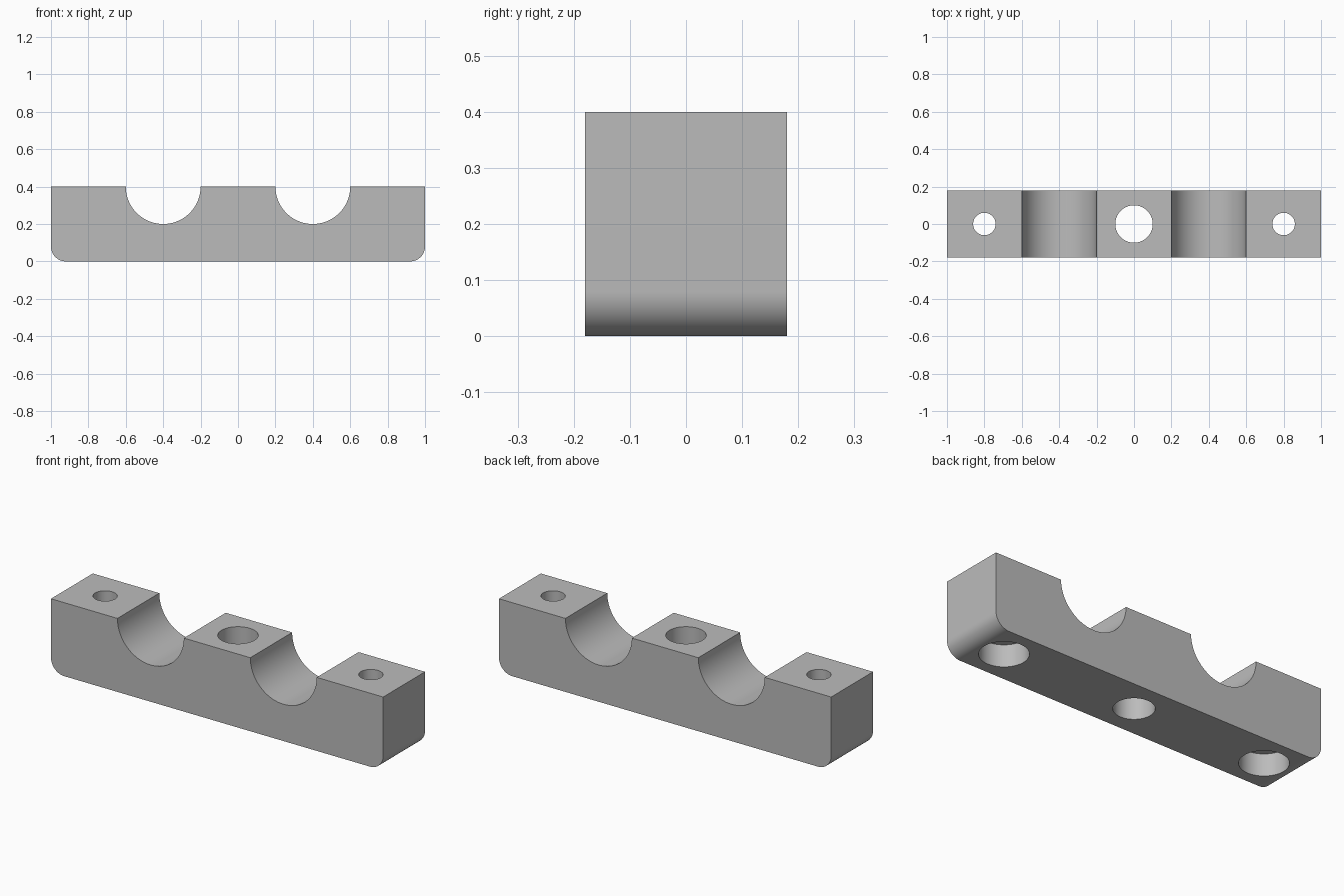
import bpy, bmesh
from math import pi, sin, cos, radians

cube = bpy.data.objects.get("Cube")
if cube:
    bpy.data.objects.remove(cube, do_unlink=True)

LENGTH, DEPTH, HEIGHT = 2.0, 0.36, 0.4
CORNER, SADDLE = 0.08, 0.2

grey = bpy.data.materials.new("plain grey")
grey.use_nodes = True
colour = (0.5, 0.5, 0.5, 1)
grey.diffuse_color = colour
grey.node_tree.nodes["Principled BSDF"].inputs["Base Color"].default_value = colour


def arc(cx, cz, r, start, end, steps):
    angles = [radians(start + (end - start) * i / steps) for i in range(steps + 1)]
    return [(cx + r * cos(a), cz + r * sin(a)) for a in angles]


def make_object(name, bm):
    bmesh.ops.recalc_face_normals(bm, faces=bm.faces)
    mesh = bpy.data.meshes.new(name)
    bm.to_mesh(mesh)
    bm.free()
    mesh.materials.append(grey)
    obj = bpy.data.objects.new(name, mesh)
    bpy.context.collection.objects.link(obj)
    return obj


def hole_cutter(name, x, steps):
    """Turned cutter: steps is a list of (radius, height), bottom to top."""
    bm = bmesh.new()
    count = 64
    rings = [[bm.verts.new((x + r * cos(2 * pi * i / count), r * sin(2 * pi * i / count), z))
              for i in range(count)] for r, z in steps]
    for low, high in zip(rings, rings[1:]):
        for i in range(count):
            j = (i + 1) % count
            bm.faces.new((low[i], low[j], high[j], high[i]))
    bm.faces.new(rings[0])
    bm.faces.new(rings[-1])
    cutter = make_object(name, bm)
    cutter.hide_render = True
    return cutter


# Clamp body: side profile with rounded lower corners and two half-round saddles
half = LENGTH / 2
profile = arc(-half + CORNER, CORNER, CORNER, 180, 270, 16)
profile += arc(half - CORNER, CORNER, CORNER, 270, 360, 16)
profile.append((half, HEIGHT))
for cx in (0.4, -0.4):
    profile += arc(cx, HEIGHT, SADDLE, 0, -180, 48)
profile.append((-half, HEIGHT))

bm = bmesh.new()
face = bm.faces.new([bm.verts.new((x, -DEPTH / 2, z)) for x, z in profile])
extruded = bmesh.ops.extrude_face_region(bm, geom=[face])
bmesh.ops.translate(bm, vec=(0, DEPTH, 0),
                    verts=[v for v in extruded["geom"] if isinstance(v, bmesh.types.BMVert)])
body = make_object("clamp_body", bm)

# Centre through hole and two bolt holes with counterbores underneath
low, high = -0.1, HEIGHT + 0.1
bolt = [(0.12, low), (0.12, 0.12), (0.06, 0.12), (0.06, high)]
cutters = [hole_cutter("centre_hole_cutter", 0, [(0.1, low), (0.1, high)]),
           hole_cutter("left_bolt_cutter", 0.8, bolt),
           hole_cutter("right_bolt_cutter", -0.8, bolt)]

bpy.ops.object.select_all(action="DESELECT")
body.select_set(True)
bpy.context.view_layer.objects.active = body
for cutter in cutters:
    cut = body.modifiers.new(cutter.name, "BOOLEAN")
    cut.object = cutter
    cut.operation = "DIFFERENCE"
    cut.solver = "EXACT"
    bpy.ops.object.modifier_apply(modifier=cut.name)
    bpy.data.objects.remove(cutter, do_unlink=True)

bpy.ops.object.shade_smooth_by_angle(angle=radians(30))
